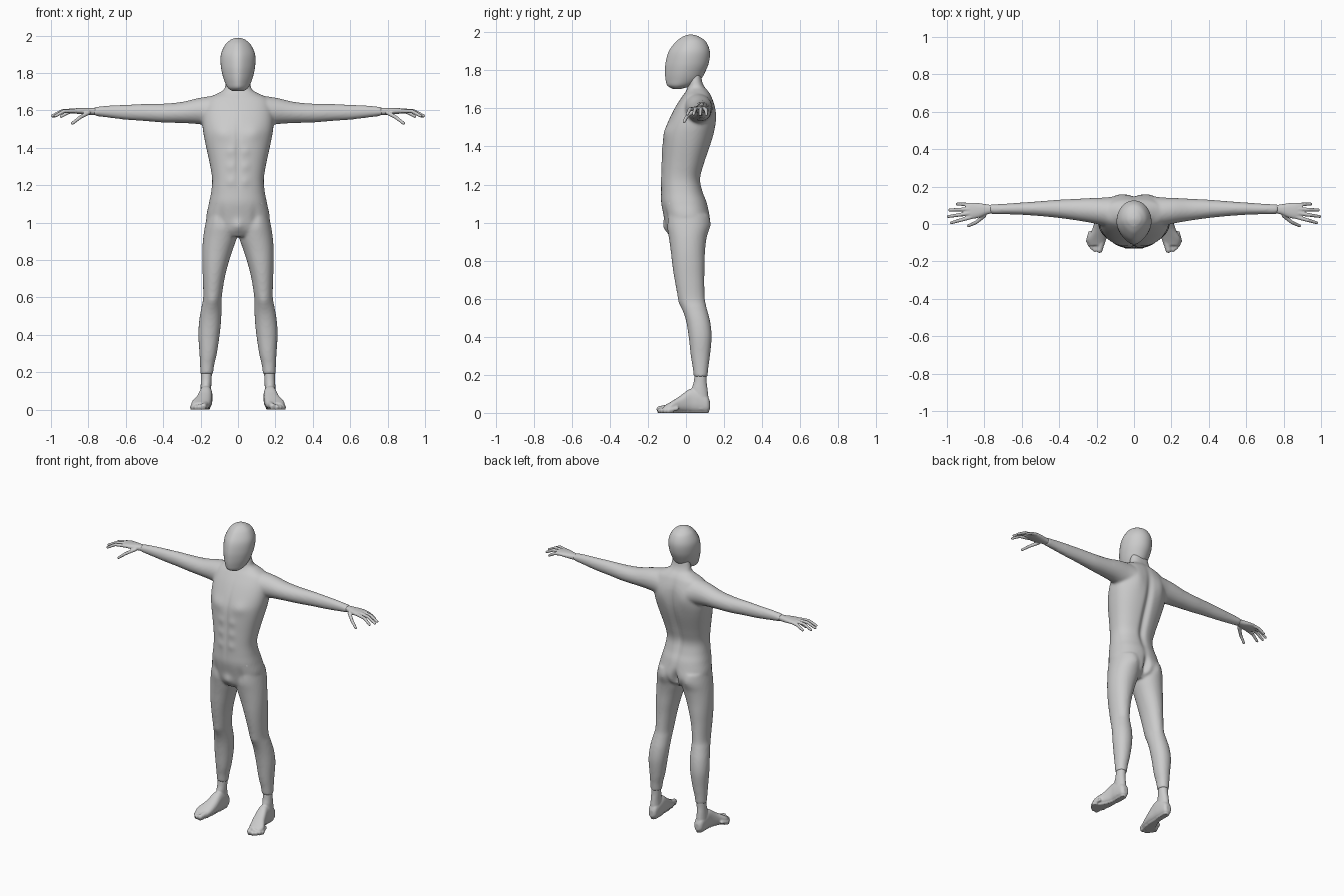
import bpy, bmesh, math
from mathutils import Vector, Matrix

SKIN = bpy.data.materials.new("light_grey")
SKIN.diffuse_color = (0.6, 0.6, 0.6, 1)


def spline(rows, steps=6):
    """Smooth a list of section rows with a Catmull-Rom spline."""
    out, n = [], len(rows)
    for i in range(n - 1):
        p = [rows[max(0, min(n - 1, i + k))] for k in (-1, 0, 1, 2)]
        for s in range(steps):
            t = s / steps
            out.append([0.5 * (2 * b + (c - a) * t + (2 * a - 5 * b + 4 * c - d) * t * t
                        + (3 * b - a - 3 * c + d) * t ** 3) for a, b, c, d in zip(*p)])
    out.append(list(rows[-1]))
    return out


def loft(bm, axis, rows, side=1, power=2.0, segs=40, taper=0.0):
    """Closed tube; each row is (position, u min, u max, v min, v max)."""
    rings = []
    for t, u0, u1, v0, v1 in spline(rows):
        ring = []
        for k in range(segs):
            a = 2 * math.pi * k / segs
            c, s = math.cos(a), math.sin(a)
            c = math.copysign(abs(c) ** (2 / power), c)
            s = math.copysign(abs(s) ** (2 / power), s)
            if s < 0:
                c *= 1 - taper * s * s
            u = (u0 + u1) / 2 + c * (u1 - u0) / 2
            v = (v0 + v1) / 2 + s * (v1 - v0) / 2
            x, y, z = {"x": (t, u, v), "y": (u, t, v), "z": (u, v, t)}[axis]
            ring.append(bm.verts.new((x * side, y, z)))
        rings.append(ring)
    for a, b in zip(rings, rings[1:]):
        for k in range(segs):
            m = (k + 1) % segs
            bm.faces.new((a[k], a[m], b[m], b[k]))
    bm.faces.new(rings[0])
    bm.faces.new(rings[-1])


def digit(bm, points, r0, r1, side):
    """Finger or toe as a run of overlapping balls along a bent line."""
    count = 12 * (len(points) - 1)
    for i in range(count + 1):
        f = i / count
        k = min(int(i / 12), len(points) - 2)
        p = Vector(points[k]).lerp(Vector(points[k + 1]), i / 12 - k)
        p.x *= side
        bmesh.ops.create_icosphere(bm, subdivisions=2, radius=r0 + (r1 - r0) * f,
                                   matrix=Matrix.Translation(p))


def make(name, bm):
    bmesh.ops.recalc_face_normals(bm, faces=bm.faces)
    me = bpy.data.meshes.new(name)
    bm.to_mesh(me)
    bm.free()
    me.materials.clear()
    me.materials.append(SKIN)
    for p in me.polygons:
        p.use_smooth = True
        p.material_index = 0
    ob = bpy.data.objects.new(name, me)
    bpy.context.collection.objects.link(ob)
    return ob


def fuse(bm, voxel, smooth):
    """Merge overlapping shapes into one smooth skin and return it."""
    ob = make("fuse_helper", bm)
    rm = ob.modifiers.new("remesh", "REMESH")
    rm.mode = "VOXEL"
    rm.voxel_size = voxel
    sm = ob.modifiers.new("smooth", "SMOOTH")
    sm.factor = 0.5
    sm.iterations = smooth
    me = bpy.data.meshes.new_from_object(
        ob.evaluated_get(bpy.context.evaluated_depsgraph_get()))
    bpy.data.objects.remove(ob)
    out = bmesh.new()
    out.from_mesh(me)
    bpy.data.meshes.remove(me)
    bmesh.ops.recalc_face_normals(out, faces=out.faces)
    out.normal_update()
    return out


# Body: trunk, arms and legs fused into one skin
body = bmesh.new()
trunk = [(z, -w, w, f, b) for z, w, f, b in (
    (.925, .06, -.08, .07), (.96, .13, -.10, .112), (1.02, .168, -.113, .125),
    (1.10, .156, -.13, .112), (1.16, .144, -.131, .09), (1.23, .138, -.13, .077),
    (1.31, .15, -.127, .097), (1.44, .178, -.12, .14), (1.52, .19, -.098, .155),
    (1.60, .187, -.06, .153), (1.66, .165, -.022, .135), (1.69, .11, .0, .118),
    (1.71, .076, .008, .10), (1.74, .066, .014, .086), (1.78, .06, .016, .08))]
arm = [(.08, -.03, .142, 1.50, 1.685), (.20, .0, .14, 1.525, 1.668),
       (.30, .018, .135, 1.532, 1.645), (.40, .032, .13, 1.535, 1.636),
       (.50, .042, .122, 1.543, 1.634), (.60, .049, .115, 1.55, 1.63),
       (.70, .052, .108, 1.562, 1.625), (.768, .053, .105, 1.571, 1.618)]
leg = [(1.04, 0, .165, -.10, .115), (.98, 0, .177, -.10, .12),
       (.92, .006, .186, -.09, .108), (.85, .03, .191, -.08, .10),
       (.78, .052, .191, -.072, .098), (.70, .072, .188, -.06, .096),
       (.60, .087, .186, -.04, .099), (.55, .088, .195, -.02, .109),
       (.48, .09, .207, .001, .127), (.40, .098, .212, .014, .135),
       (.30, .113, .206, .025, .126), (.24, .127, .203, .035, .118),
       (.19, .133, .201, .041, .113)]
loft(body, "z", trunk, power=2.3, segs=64)
for s in (1, -1):
    loft(body, "x", arm, s)
    loft(body, "z", leg, s, 2.1)
body = fuse(body, 0.008, 6)

# Muscle relief: (facing, x, z, x size, z size, height)
relief = [(-1, .085, 1.48, .05, .04, .009), (-1, 0, 1.36, .012, .17, -.007),
          (-1, .04, 1.38, .024, .025, .004), (-1, .04, 1.30, .024, .025, .004),
          (-1, .04, 1.22, .024, .025, .004), (-1, 0, .98, .03, .035, .014),
          (-1, .09, 1.03, .02, .05, -.006), (-1, .135, .57, .028, .035, .006),
          (1, 0, 1.36, .022, .22, -.02), (1, .09, 1.56, .045, .07, .009),
          (1, 0, .98, .018, .055, -.03), (1, .085, 1.0, .045, .045, .009)]
for v in body.verts:
    ny, shift = v.normal.y, 0
    for facing, x, z, sx, sz, h in relief:
        if ny * facing > 0:
            shift += ny * h * math.exp(-((abs(v.co.x) - x) / sx) ** 2 - ((v.co.z - z) / sz) ** 2)
    v.co.y += shift


def cut(name, planes):
    """Part of the body left after removing all beyond each plane."""
    bm = body.copy()
    for co, no in planes:
        bmesh.ops.bisect_plane(bm, geom=bm.verts[:] + bm.edges[:] + bm.faces[:],
                               plane_co=co, plane_no=no, clear_outer=True)
    make(name, bm)


waist = (0, 0, 1.10)
cut("torso", [(waist, (0, 0, -1)), ((.2, 0, 0), (1, 0, 0)), ((-.2, 0, 0), (-1, 0, 0))])
cut("legs", [(waist, (0, 0, 1))])
for s, label in ((1, "left"), (-1, "right")):
    cut(label + "_arm", [(waist, (0, 0, -1)), ((.2 * s, 0, 0), (-s, 0, 0))])
body.free()

# Head: smooth egg with a narrow face
head = bmesh.new()
loft(head, "z", [(z, -w, w, f, b) for z, w, f, b in (
    (1.703, .03, -.07, -.025), (1.72, .054, -.098, .035), (1.75, .07, -.107, .076),
    (1.79, .083, -.11, .10), (1.84, .092, -.107, .12), (1.90, .091, -.09, .125),
    (1.95, .069, -.053, .105), (1.975, .043, -.02, .072), (1.984, .024, .001, .05),
    (1.988, .006, .018, .032))], segs=64, taper=0.3)
make("head", head)

# Hands
palm = [(.755, .058, .101, 1.577, 1.613), (.79, .05, .105, 1.576, 1.613),
        (.83, .034, .112, 1.579, 1.613), (.87, .028, .114, 1.583, 1.611),
        (.90, .04, .106, 1.588, 1.606)]
fingers = [((.87, .037, 1.597), (.93, .02, 1.596), (.977, .007, 1.570)),
           ((.88, .058, 1.600), (.94, .048, 1.597), (.993, .040, 1.570)),
           ((.88, .080, 1.600), (.935, .077, 1.595), (.986, .075, 1.568)),
           ((.865, .102, 1.597), (.905, .105, 1.590), (.945, .107, 1.568)),
           ((.80, .045, 1.587), (.845, .008, 1.562), (.885, -.010, 1.531))]
# Feet
ankle = [(.02, .145, .20, .04, .118), (.06, .142, .202, .035, .12),
         (.12, .143, .20, .03, .114), (.16, .141, .198, .04, .109),
         (.20, .139, .197, .045, .109)]
sole = [(.126, .155, .185, .018, .06), (.11, .142, .20, .004, .09),
        (.06, .137, .205, .002, .12), (.02, .137, .208, .004, .125),
        (-.03, .139, .224, .004, .09), (-.08, .148, .249, .002, .058),
        (-.115, .16, .24, .004, .038)]
toes = [(.184, -.139, .017), (.209, -.139, .012), (.225, -.126, .012),
        (.238, -.11, .012), (.247, -.092, .011)]
for s, label in ((1, "left"), (-1, "right")):
    hand = bmesh.new()
    loft(hand, "x", palm, s, 2.3)
    for f in fingers:
        digit(hand, f, .0115, .0085, s)
    make(label + "_hand", fuse(hand, 0.004, 2))

    foot = bmesh.new()
    loft(foot, "z", ankle, s)
    loft(foot, "y", sole, s, 2.5)
    for x, y, r in toes:
        digit(foot, [(x - .012, y + .045, r + .012), (x, y, r + .002)], r, r, s)
    foot = fuse(foot, 0.005, 3)
    for v in foot.verts:
        if v.co.z < 0.009:
            v.co.z = 0
    make(label + "_foot", foot)
